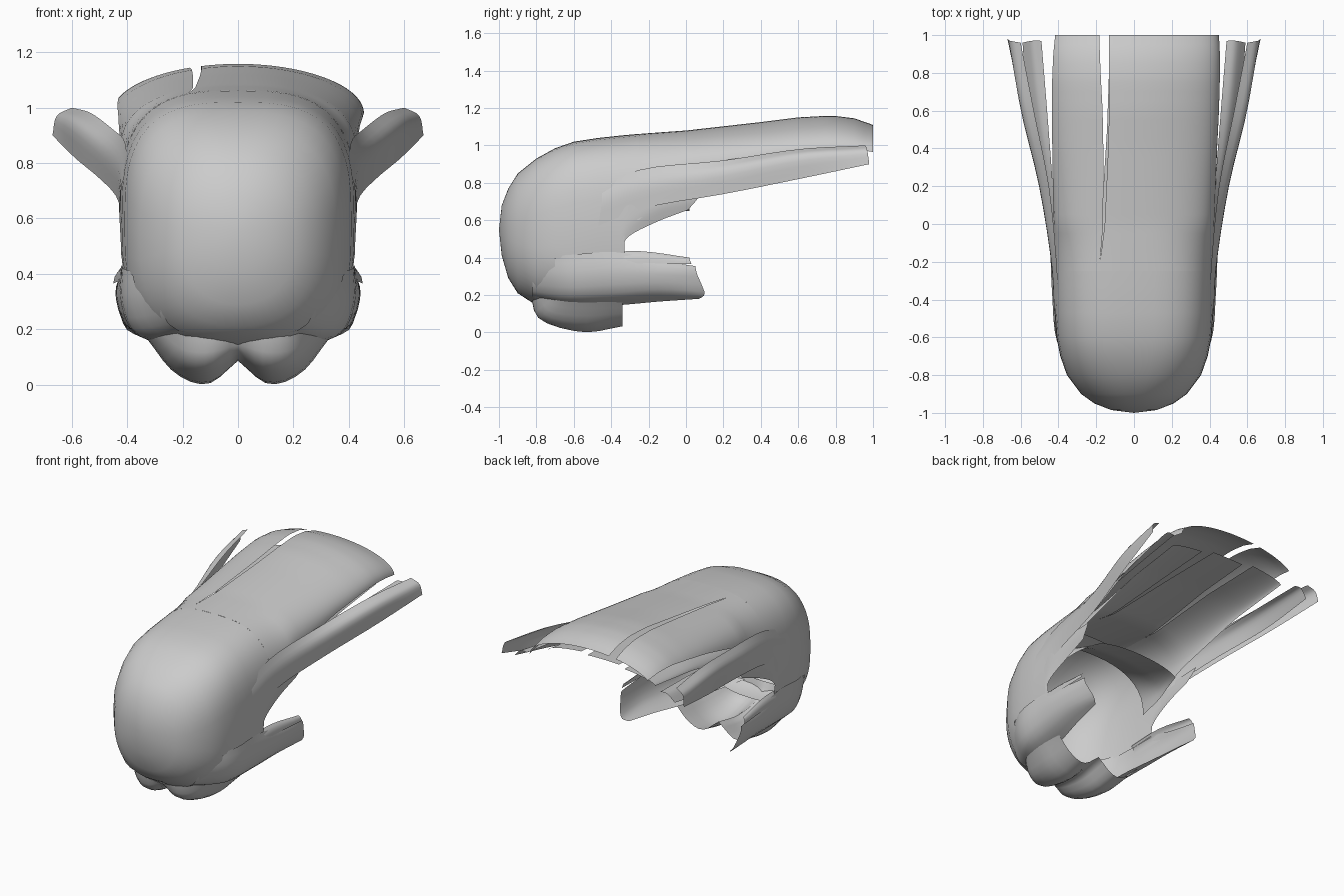
import bpy, bmesh, math
from mathutils import Vector

if "Cube" in bpy.data.objects:
    bpy.data.objects.remove(bpy.data.objects["Cube"])


def spline(pts, t):
    """Catmull-Rom through pts, t in 0..1"""
    n = len(pts) - 1
    i = min(int(t * n), n - 1)
    f = t * n - i
    p1, p2 = pts[i], pts[i + 1]
    p0 = pts[i - 1] if i > 0 else p1 * 2 - p2
    p3 = pts[i + 2] if i + 2 <= n else p2 * 2 - p1
    return (p1 * 2 + (p2 - p0) * f + (p0 * 2 - p1 * 5 + p2 * 4 - p3) * f * f
            + (p1 * 3 - p0 - p2 * 3 + p3) * f ** 3) * 0.5


def grid_object(name, rows, drop=None):
    bm = bmesh.new()
    vs = [[bm.verts.new(p) for p in r] for r in rows]
    for a, b in zip(vs, vs[1:]):
        for j in range(len(a) - 1):
            bm.faces.new((a[j], a[j + 1], b[j + 1], b[j]))
    bmesh.ops.remove_doubles(bm, verts=bm.verts[:], dist=0.0005)
    if drop:
        bad = [f for f in bm.faces if drop(f.calc_center_median())]
        bmesh.ops.delete(bm, geom=bad, context='FACES')
    bmesh.ops.recalc_face_normals(bm, faces=bm.faces[:])
    for f in bm.faces:
        f.smooth = True
    me = bpy.data.meshes.new(name)
    bm.to_mesh(me)
    bm.free()
    ob = bpy.data.objects.new(name, me)
    bpy.context.collection.objects.link(ob)
    return ob


def loft(name, sections, nu=8, nv=14):
    """Smooth sheet through sections of 3D points, mirrored to both sides"""
    secs = [[Vector(p) for p in s] for s in sections]
    rows = []
    for v in range(nv + 1):
        line = [spline([s[k] for s in secs], v / nv) for k in range(len(secs[0]))]
        rows.append([spline(line, u / nu) for u in range(nu + 1)])
    ob = grid_object(name, rows)
    ob.modifiers.new("mirror", 'MIRROR')
    return ob


def at(stations, y):
    """Linear lookup of station values at depth y"""
    for a, b in zip(stations, stations[1:]):
        if y <= b[0] + 1e-6:
            f = (y - a[0]) / (b[0] - a[0])
            return [p + (q - p) * f for p, q in zip(a, b)]
    return stations[-1]


def power(v, e):
    return math.copysign(abs(v) ** e, v)


def strand(name, stations, root, tip, split, y_end, nu=12, nv=20):
    """Arched strip; its angle range narrows from root to tip after the split"""
    y0 = stations[0][0]
    rows = []
    for v in range(nv + 1):
        y = y0 + (y_end - y0) * v / nv
        _, w, edge, top, e = at(stations, y)
        k = max(0, (y - split) / (y_end - split))
        a = root[0] + (tip[0] - root[0]) * k
        b = root[1] + (tip[1] - root[1]) * k
        row = []
        for u in range(nu + 1):
            t = math.radians(a + (b - a) * u / nu)
            row.append((w * power(math.sin(t), e), y,
                        edge + (top - edge) * abs(math.cos(t)) ** e))
        rows.append(row)
    return grid_object(name, rows)


# Rounded crown shell: y, half width, bottom, top, roundness
crown = [(-1, 0, .55, .55, 1), (-.985, .12, .41, .68, .95), (-.95, .21, .29, .77, .9),
         (-.9, .28, .21, .85, .85), (-.8, .355, .145, .93, .75), (-.7, .39, .135, .985, .7),
         (-.6, .41, .14, 1.02, .67), (-.47, .42, .14, 1.04, .67),
         (-.33, .425, .14, 1.055, .67), (-.25, .428, .14, 1.062, .67)]
rings = []
for y, w, zb, zt, e in crown:
    ring = []
    for i in range(49):
        t = math.tau * i / 48
        ring.append((w * power(math.sin(t), e), y,
                     (zb + zt) / 2 + (zt - zb) / 2 * power(math.cos(t), e)))
    rings.append(ring)
grid_object("crown_shell", rings, lambda c: (c.y > -.7 and c.z < .4)
            or (c.y > -.33 and c.z < .6))

# Long upper sheet, split in two
upper = [(-.25, .428, .601, 1.062, .67), (-.1, .425, .74, 1.073, .76),
         (0, .425, .84, 1.08, .82), (.4, .44, .93, 1.125, .95),
         (.6, .45, .96, 1.15, 1), (.78, .455, .98, 1.16, 1), (.9, .455, .975, 1.145, 1),
         (1, .45, .96, 1.11, 1)]
strand("upper_sheet_left", upper, (-90, -17), (-68, -24), -.2, 1, 14, 25)
strand("upper_sheet_right", upper, (-17, 90), (-17, 88), -.2, 1, 22, 25)

# Inner layer of strands under the upper sheet
inner = [(-.4, .41, .62, 1.0, .75), (0, .40, .76, .95, .9), (.5, .41, .89, .99, 1),
         (.95, .42, .95, 1.01, 1)]
for n, (root, tip) in enumerate([((-90, -24), (-85, -27)), ((-24, 22), (-18, 14)),
                                 ((22, 90), (24, 82))]):
    strand("inner_strand_%d" % n, inner, root, tip, -.1, .92 - .03 * n)

# Short arched nape layer
nape = [(-.4, .41, .6, .88, .8), (-.2, .38, .62, .78, .85), (.02, .33, .63, .71, 1)]
strand("nape_layer", nape, (-90, 90), (-75, 70), -.2, .02, 18, 10)

# Flaring side locks: outer, inner and short under layer
loft("side_lock_outer", [
    [(.40, -.45, .80), (.422, -.45, .70), (.42, -.47, .57)],
    [(.41, -.2, .88), (.437, -.2, .79), (.435, -.2, .67)],
    [(.45, .2, .92), (.50, .2, .86), (.495, .2, .74)],
    [(.53, .6, .98), (.595, .6, .94), (.59, .6, .82)],
    [(.60, .96, 1.0), (.655, .97, .97), (.67, .98, .90)]])
loft("side_lock_inner", [
    [(.41, -.2, .85), (.42, -.2, .78), (.42, -.2, .69)],
    [(.43, .2, .88), (.46, .2, .84), (.48, .2, .76)],
    [(.46, .6, .92), (.51, .6, .90), (.56, .6, .83)],
    [(.49, .97, .95), (.54, .97, .95), (.59, .96, .90)]])
loft("side_lock_under", [
    [(.424, -.36, .70), (.424, -.36, .55), (.42, -.35, .42)],
    [(.43, -.27, .71), (.428, -.29, .60), (.42, -.31, .51)],
    [(.432, -.1, .73), (.43, -.13, .67), (.415, -.16, .59)],
    [(.435, .08, .74), (.43, .05, .70), (.42, .01, .655)]])

# Lower side locks, rooted inside the crown
loft("lower_lock", [
    [(.30, -.82, .40), (.295, -.82, .31), (.24, -.82, .21), (.14, -.82, .18)],
    [(.405, -.62, .415), (.405, -.62, .30), (.36, -.62, .19), (.25, -.62, .14)],
    [(.42, -.38, .43), (.432, -.38, .32), (.39, -.38, .20), (.28, -.38, .145)],
    [(.43, -.15, .385), (.442, -.15, .32), (.41, -.15, .22), (.33, -.15, .165)],
    [(.44, .05, .355), (.44, .06, .31), (.41, .1, .21), (.37, .07, .18)]], 8, 16)
loft("lower_lock_top", [
    [(.40, -.5, .42), (.418, -.5, .39), (.42, -.5, .35)],
    [(.41, -.25, .435), (.43, -.25, .41), (.435, -.25, .37)],
    [(.43, .02, .40), (.445, .02, .39), (.45, .03, .365)]], 4, 8)

# Twin rounded front fringes, rooted inside the crown
loft("fringe", [
    [(0, -.83, .20), (.1, -.83, .20), (.19, -.81, .20), (.25, -.76, .21)],
    [(0, -.76, .115), (.1, -.78, .07), (.2, -.75, .085), (.29, -.68, .17)],
    [(0, -.55, .085), (.11, -.55, .003), (.23, -.55, .045), (.33, -.55, .17)],
    [(0, -.34, .12), (.12, -.34, .035), (.23, -.34, .07), (.32, -.34, .16)]], 10, 10)
